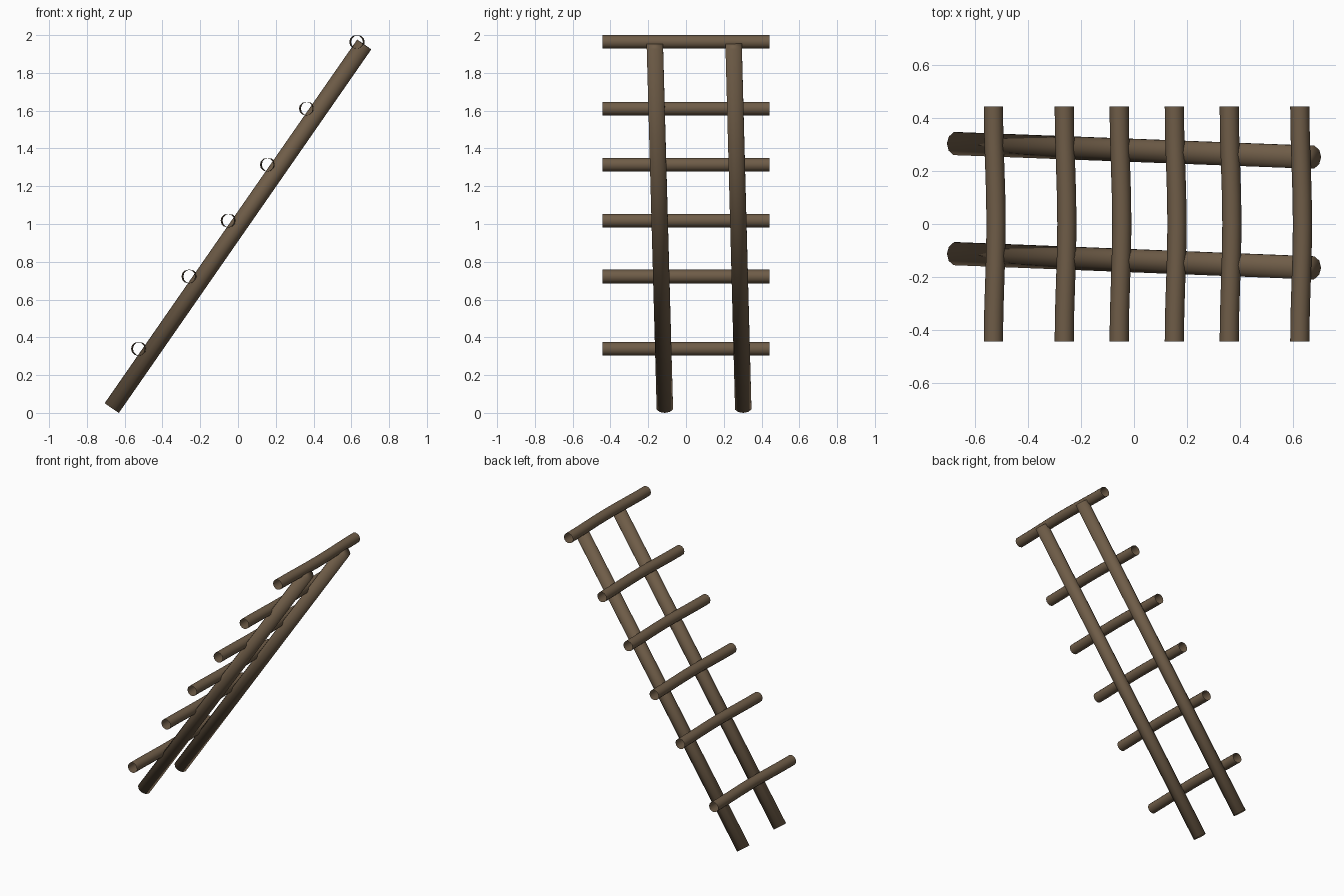
import bpy, bmesh, math
from mathutils import Vector

if "Cube" in bpy.data.objects:
    bpy.data.objects.remove(bpy.data.objects["Cube"])

wood = bpy.data.materials.new("weathered_wood")
wood.diffuse_color = (0.158, 0.108, 0.064, 1)
wood.use_nodes = True
wood.node_tree.nodes["Principled BSDF"].inputs["Base Color"].default_value = wood.diffuse_color


def pole(name, path, radius, sides, capped):
    """Round pole swept along a nearly straight path of points."""
    bm = bmesh.new()
    axis = (path[-1] - path[0]).normalized()
    u = axis.cross(Vector((0, 1, 0)))
    if u.length < 0.1:
        u = Vector((1, 0, 0))
    u.normalize()
    v = axis.cross(u)
    rings = []
    for p in path:
        ring = []
        for i in range(sides):
            a = 2 * math.pi * i / sides
            ring.append(bm.verts.new(p + radius * (math.cos(a) * u + math.sin(a) * v)))
        rings.append(ring)
    for lo, hi in zip(rings, rings[1:]):
        for i in range(sides):
            j = (i + 1) % sides
            bm.faces.new((lo[i], lo[j], hi[j], hi[i]))
    if capped:
        bm.faces.new(rings[0][::-1])
        bm.faces.new(rings[-1])
    for f in bm.faces:
        f.smooth = True
    me = bpy.data.meshes.new(name)
    bm.to_mesh(me)
    bm.free()
    me.materials.append(wood)
    ob = bpy.data.objects.new(name, me)
    bpy.context.collection.objects.link(ob)
    return ob


# Two leaning side rails with solid ends
for name, y0, y1 in (("rail_left", -0.112, -0.165), ("rail_right", 0.303, 0.252)):
    pole(name, [Vector((-0.668, y0, 0.026)), Vector((0.668, y1, 1.95))], 0.0455, 10, True)

# Six open-ended rungs, bowed slightly in the middle
rungs = [(-0.53, 0.339), (-0.263, 0.722), (-0.056, 1.018),
         (0.152, 1.314), (0.359, 1.611), (0.625, 1.964)]
for n, (x, z) in enumerate(rungs, 1):
    path = []
    for k in range(9):
        t = -1 + k / 4
        bow = 0.010 * math.cos(t * math.pi / 2) ** 2
        path.append(Vector((x + bow, 0.443 * t, z)))
    pole(f"rung_{n}", path, 0.0362, 12, False)
